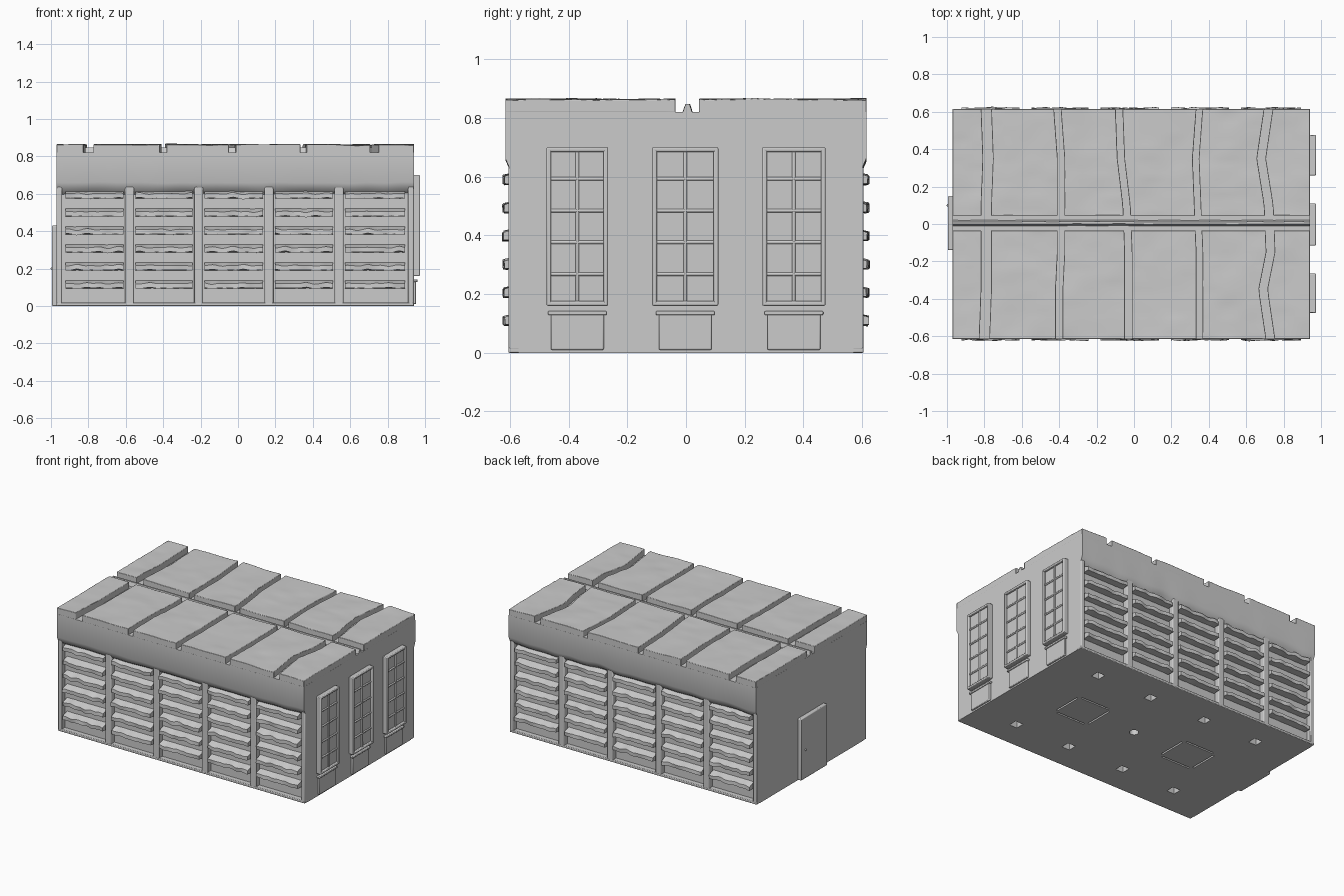
import bpy, bmesh, math
from mathutils import Vector, noise

cube = bpy.data.objects.get("Cube")
if cube:
    bpy.data.objects.remove(cube, do_unlink=True)

stone = bpy.data.materials.new("warm_grey_stone")
stone.use_nodes = True
GREY = (0.6, 0.6, 0.6, 1)
stone.diffuse_color = GREY
stone.node_tree.nodes["Principled BSDF"].inputs["Base Color"].default_value = GREY
parts = []


def finish(bm, name, bevel=0.0):
    """Turn a bmesh into an object, with optional rounded edges."""
    bmesh.ops.recalc_face_normals(bm, faces=bm.faces)
    mesh = bpy.data.meshes.new(name)
    bm.to_mesh(mesh)
    bm.free()
    mesh.materials.append(stone)
    obj = bpy.data.objects.new(name, mesh)
    bpy.context.collection.objects.link(obj)
    if bevel:
        mod = obj.modifiers.new("soft_edges", 'BEVEL')
        mod.width, mod.segments = bevel, 2
        mod.limit_method, mod.angle_limit = 'ANGLE', math.radians(50)
    parts.append(obj)
    return obj


def box(bm, lo, hi):
    lo, hi = Vector(lo), Vector(hi)
    verts = bmesh.ops.create_cube(bm, size=1)["verts"]
    for v in verts:
        v.co = (lo + hi) / 2 + v.co * (hi - lo)
    return verts


def prism(bm, profile, x0, x1, steps, warp):
    """Sweep a (y, z) profile along x, shifting each point with warp."""
    rings = []
    for i in range(steps + 1):
        x = x0 + (x1 - x0) * i / steps
        rings.append([bm.verts.new(warp(x, y, z)) for y, z in profile])
    for a, b in zip(rings, rings[1:]):
        for k in range(len(profile)):
            j = (k + 1) % len(profile)
            bm.faces.new((a[k], a[j], b[j], b[k]))
    bm.faces.new(rings[0])
    bm.faces.new(rings[-1][::-1])


LEFT, RIGHT = -0.97, 0.94
WALL, BAND = 0.57, 0.615
DECK, TOP = 0.82, 0.865

# Main body: recessed lower walls under an overhanging, wavy upper band
half = [(WALL, 0.0), (WALL, 0.6), (0.6, 0.625), (BAND, 0.66), (BAND, DECK)]
outline = half + [(-y, z) for y, z in reversed(half)]


def wavy_band(x, y, z):
    if 0.59 < z < 0.7:
        z += 0.015 * noise.noise(Vector((x * 6, y * 5, 3)))
    return x, y, z


bm = bmesh.new()
prism(bm, outline, LEFT, RIGHT, 60, wavy_band)
body = finish(bm, "body")

# Underside sockets, two square outlines and a centre hole
bm = bmesh.new()
for x in (-0.66, -0.24, 0.2, 0.63):
    for y in (-0.4, 0.4):
        box(bm, (x - 0.03, y - 0.03, -0.1), (x + 0.03, y + 0.03, 0.05))
for cx in (-0.44, 0.42):
    for s in (-1, 1):
        box(bm, (cx + s * 0.13 - 0.006, -0.1, -0.1), (cx + s * 0.13 + 0.006, 0.1, 0.012))
        box(bm, (cx - 0.11, s * 0.12 - 0.006, -0.1), (cx + 0.11, s * 0.12 + 0.006, 0.012))
hole = bmesh.ops.create_cone(bm, cap_ends=True, segments=16, radius1=0.03, radius2=0.03, depth=0.12)
cutter = finish(bm, "socket_cutter")
cutter.hide_render = True
cut = body.modifiers.new("sockets", 'BOOLEAN')
cut.object, cut.solver = cutter, 'EXACT'
bpy.context.view_layer.update()
body.data = bpy.data.meshes.new_from_object(body.evaluated_get(bpy.context.evaluated_depsgraph_get()))
body.modifiers.clear()
parts.remove(cutter)
bpy.data.objects.remove(cutter, do_unlink=True)

# Roof slabs, separated by crooked joints
JOINT_Y = (-0.62, -0.35, -0.15, 0.1, 0.35, 0.62)
JOINTS = [(-0.8, -0.79, -0.79, -0.79, -0.78, -0.79),
          (-0.4, -0.4, -0.39, -0.39, -0.39, -0.41),
          (-0.03, -0.03, -0.03, -0.04, -0.07, -0.08),
          (0.35, 0.35, 0.35, 0.34, 0.33, 0.35),
          (0.73, 0.69, 0.73, 0.72, 0.68, 0.72)]
GAPS = (0.026, 0.018, 0.018, 0.016, 0.022)


def joint_x(i, y):
    for k in range(len(JOINT_Y) - 1):
        if y <= JOINT_Y[k + 1]:
            t = (y - JOINT_Y[k]) / (JOINT_Y[k + 1] - JOINT_Y[k])
            return JOINTS[i][k] * (1 - t) + JOINTS[i][k + 1] * t
    return JOINTS[i][-1]


def side_x(col, y, right):
    if right:
        return RIGHT if col == 5 else joint_x(col, y) - GAPS[col]
    return LEFT if col == 0 else joint_x(col - 1, y) + GAPS[col - 1]


for col in range(6):
    for row, (y0, y1) in enumerate(((-BAND, -0.035), (0.045, BAND))):
        bm = bmesh.new()
        box(bm, (0, 0, 0), (1, 1, 1))
        bmesh.ops.subdivide_edges(bm, edges=bm.edges[:], cuts=14, use_grid_fill=True)
        for v in bm.verts:
            u, w = v.co.x, v.co.z
            y = y0 + (y1 - y0) * v.co.y
            xa, xb = side_x(col, y, False), side_x(col, y, True)
            x = xa + (xb - xa) * u
            grain = noise.noise(Vector((x * 7, y * 28, col))) * 0.004
            swell = noise.noise(Vector((x * 4, y * 4, 9))) * 0.004
            v.co = (x, y, DECK - 0.002 + (TOP - DECK + grain + swell) * w)
        finish(bm, f"roof_slab_{col}_{row}", 0.008)

# Raised seam in the middle joint of the roof
bm = bmesh.new()
prism(bm, [(-0.014, DECK - 0.01), (0.024, DECK - 0.01), (0.012, 0.848), (0, 0.848)], LEFT, RIGHT, 50,
      lambda x, y, z: (x, y + 0.006 * noise.noise(Vector((x * 5, 0, 1))), z))
finish(bm, "roof_seam")

# Long sides: plinth, posts and ragged louvres, repeated front and back
POSTS = (-0.955, -0.58, -0.21, 0.165, 0.54, 0.925)
for side, name in ((-1, "front"), (1, "back")):
    def span(a, b, inner, outer, z0, z1, bm):
        ys = sorted((side * inner, side * outer))
        return box(bm, (a, ys[0], z0), (b, ys[1], z1))

    bm = bmesh.new()
    span(LEFT, RIGHT, WALL - 0.02, 0.605, 0, 0.018, bm)
    finish(bm, name + "_plinth", 0.004)
    bm = bmesh.new()
    for p in POSTS:
        w = 0.015 if abs(p) > 0.9 else 0.024
        span(p - w, p + w, WALL - 0.02, 0.605, 0.01, 0.64, bm)
    finish(bm, name + "_posts", 0.006)

    def ragged(x, y, z):
        if abs(y) > 0.6:
            n = noise.noise(Vector((x * 14, z * 9, side)))
            y += side * 0.01 * n
            z += 0.01 * noise.noise(Vector((x * 18, round(z * 10), side * 4)))
        return x, y, z

    bm = bmesh.new()
    for left, right in zip(POSTS, POSTS[1:]):
        for k in range(6):
            z = 0.11 + 0.096 * k
            prof = [(side * 0.56, z - 0.016), (side * 0.56, z + 0.03),
                    (side * 0.619, z + 0.011), (side * 0.619, z - 0.014)]
            prism(bm, prof, left + 0.032, right - 0.032, 22, ragged)
    finish(bm, name + "_louvres")

# Windows on one end: panel, raised border, glazing bars and a lower plate
for n, (y0, y1) in enumerate(((-0.475, -0.265), (-0.115, 0.11), (0.26, 0.475))):
    z0, z1, b = 0.16, 0.7, 0.016
    bm = bmesh.new()
    box(bm, (0.92, y0, z0), (0.958, y1, z1))
    for y in (y0, y1 - b):
        box(bm, (0.93, y, z0), (0.973, y + b, z1))
    for z in (z0, z1 - b):
        box(bm, (0.93, y0, z), (0.973, y1, z + b))
    mid = (y0 + y1) / 2
    box(bm, (0.93, mid - 0.006, z0), (0.965, mid + 0.006, z1))
    for k in range(1, 5):
        z = z0 + (z1 - z0) * k / 5
        box(bm, (0.93, y0, z - 0.006), (0.965, y1, z + 0.006))
    finish(bm, f"window_{n}", 0.005)
    bm = bmesh.new()
    box(bm, (0.92, mid - 0.09, 0.01), (0.952, mid + 0.09, 0.14))
    box(bm, (0.92, mid - 0.1, 0.128), (0.96, mid + 0.1, 0.142))
    finish(bm, f"window_plate_{n}", 0.004)

# Door on the opposite end
bm = bmesh.new()
box(bm, (-0.995, -0.14, 0.0), (-0.95, 0.15, 0.43))
finish(bm, "door", 0.006)
bm = bmesh.new()
bmesh.ops.create_uvsphere(bm, u_segments=10, v_segments=6, radius=0.007)
bmesh.ops.translate(bm, verts=bm.verts, vec=(-0.995, 0.1, 0.2))
finish(bm, "door_knob")

# Smooth shading with sharp edges kept
bpy.ops.object.select_all(action='DESELECT')
for obj in parts:
    obj.select_set(True)
bpy.context.view_layer.objects.active = parts[0]
bpy.ops.object.shade_smooth_by_angle(angle=math.radians(35))
